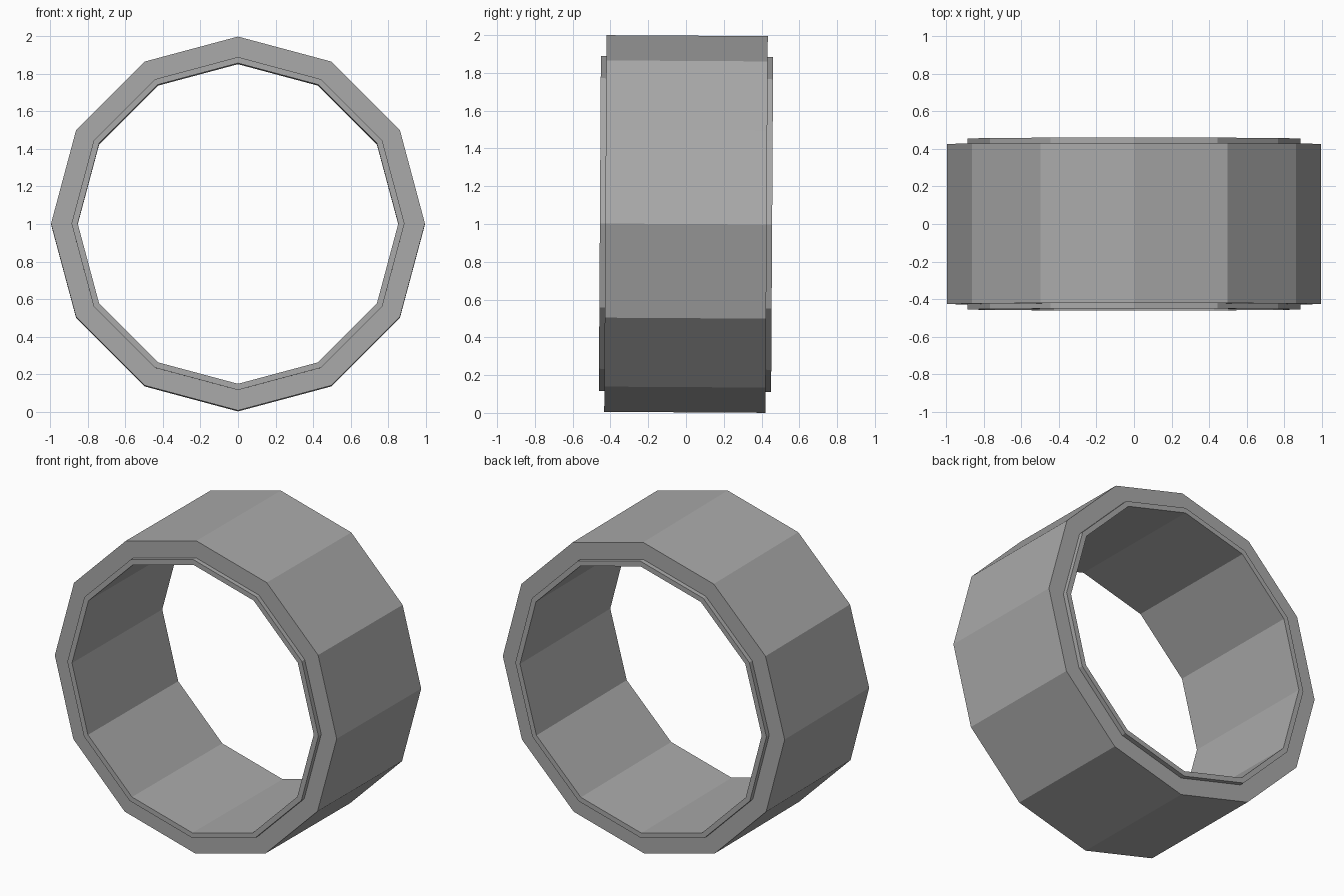
import bpy
import bmesh
from math import cos, sin, pi

cube = bpy.data.objects.get("Cube")
if cube:
    bpy.data.objects.remove(cube, do_unlink=True)

SIDES = 12
TILT = -0.006

grey = bpy.data.materials.new("mid grey")
grey.use_nodes = True
GREY = (0.4, 0.4, 0.4, 1)
grey.diffuse_color = GREY
grey.node_tree.nodes["Principled BSDF"].inputs["Base Color"].default_value = GREY


def lathe_ring(name, profile):
    """Sweep a closed (radius, y) profile around the y axis in flat sides."""
    bm = bmesh.new()
    loops = []
    for i in range(SIDES):
        a = 2 * pi * i / SIDES
        loops.append([bm.verts.new((r * cos(a), y, r * sin(a))) for r, y in profile])
    n = len(profile)
    for i in range(SIDES):
        a, b = loops[i], loops[(i + 1) % SIDES]
        for j in range(n):
            k = (j + 1) % n
            bm.faces.new((a[j], a[k], b[k], b[j]))
    bmesh.ops.recalc_face_normals(bm, faces=bm.faces)
    mesh = bpy.data.meshes.new(name)
    bm.to_mesh(mesh)
    bm.free()
    mesh.materials.append(grey)
    obj = bpy.data.objects.new(name, mesh)
    bpy.context.collection.objects.link(obj)
    obj.location.z = 1
    obj.rotation_euler.x = TILT
    return obj


# Wide band with a thin raised lip around the bore on both ends
outer, lip, bore = 0.997, 0.888, 0.855
band, rim = 0.427, 0.456
lathe_ring("ring_band", [
    (outer, -band), (outer, band), (lip, band), (lip, rim),
    (bore, rim), (bore, -rim), (lip, -rim), (lip, -band),
])
